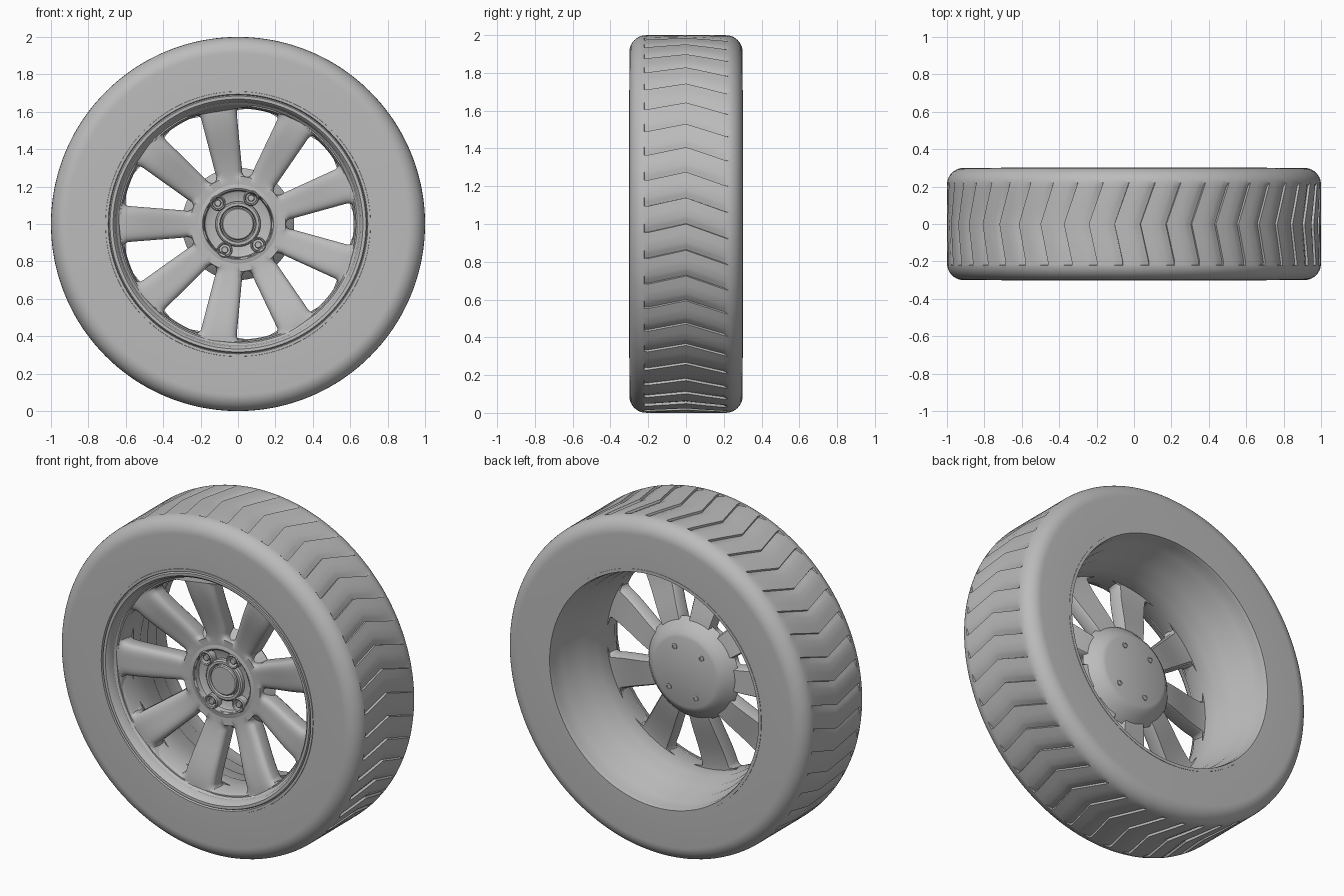
import bpy, bmesh
from math import cos, sin, pi, sqrt, radians

cube = bpy.data.objects.get("Cube")
if cube:
    bpy.data.objects.remove(cube)

grey = bpy.data.materials.new("grey")
grey.use_nodes = True
grey.diffuse_color = (0.5, 0.5, 0.5, 1)
grey.node_tree.nodes["Principled BSDF"].inputs["Base Color"].default_value = (0.5, 0.5, 0.5, 1)

SPOKES = 9
CHEVRONS = 45


def polar(r, a, y):
    """Point on the wheel: radius, angle round the axle, depth."""
    return (r * cos(a), y, 1 + r * sin(a))


def finish(name, bm, angle=35):
    bmesh.ops.recalc_face_normals(bm, faces=bm.faces)
    mesh = bpy.data.meshes.new(name)
    bm.to_mesh(mesh)
    bm.free()
    obj = bpy.data.objects.new(name, mesh)
    bpy.context.collection.objects.link(obj)
    mesh.materials.append(grey)
    bpy.ops.object.select_all(action="DESELECT")
    obj.select_set(True)
    bpy.context.view_layer.objects.active = obj
    bpy.ops.object.shade_smooth_by_angle(angle=radians(angle))
    return obj


def skin(bm, rings, wrap):
    """Join neighbouring rings of points with quads."""
    rows = [[bm.verts.new(p) for p in ring] for ring in rings]
    pairs = list(zip(rows, rows[1:])) + ([(rows[-1], rows[0])] if wrap else [])
    for a, b in pairs:
        for i in range(len(a)):
            j = (i + 1) % len(a)
            bm.faces.new((a[i], a[j], b[j], b[i]))
    return rows


def lathe(name, profile, closed=False, segments=128, centre=(0, 0), angle=35):
    """Spin (radius, depth) points round an axle; open profiles get end caps."""
    bm = bmesh.new()
    rings = []
    for r, y in profile:
        ring = [polar(r, 2 * pi * i / segments, y) for i in range(segments)]
        rings.append([(x + centre[0], d, z + centre[1]) for x, d, z in ring])
    rows = skin(bm, rings, closed)
    if not closed:
        bm.faces.new(rows[0])
        bm.faces.new(rows[-1])
    return finish(name, bm, angle)


# Tyre: rounded section whose tread rows follow a chevron with wedge-shaped cuts
def chevron(y):
    """Sideways shift of the tread pattern at depth y."""
    if y < -0.2:
        return -0.045
    return 0.225 * y if y < 0 else -0.36 * min(y, 0.23)


def tyre():
    corner = [(0.91 + 0.09 * sin(t), 0.21 + 0.09 * cos(t))
              for t in [pi / 2 * i / 10 for i in range(11)]]
    section = [(0.7, -0.3)] + [(r, -y) for r, y in corner]
    section += [(1, y) for y in (-0.2, -0.1, 0, 0.1, 0.2)]
    section += corner[::-1] + [(0.7, 0.3)]
    rows = [(r, y, 0) for r, y in section if abs(y) < 0.205 or abs(y) > 0.225]
    rows += [(0.999, s * y, cut) for s in (-1, 1) for y, cut in ((0.222, 0), (0.219, 1))]
    rows = sorted(rows[1:-1], key=lambda p: (p[1], p[0] if p[1] < 0 else -p[0]))
    rows = [(0.7, -0.3, 0)] + rows + [(0.7, 0.3, 0)]
    bm = bmesh.new()
    rings = []
    pitch = 2 * pi / CHEVRONS
    wedge = ((0, 0), (0.002, 0.013), (0.024, 0.006), (0.045, 0), (0.092, 0))
    for r, y, cut in rows:
        cut = 1 if abs(y) < 0.22 else 0
        fade = 1 if r > 0.99 else max(0, (r - 0.9) / 0.09)
        rings.append([polar(r - cut * d, k * pitch + a + fade * chevron(y), y)
                      for k in range(CHEVRONS) for a, d in wedge])
    skin(bm, rings, True)
    return finish("tyre", bm, 30)


tyre()

# Rim: front lip, barrel stepping outward to the back, hidden outer wall
lathe("rim", [(0.712, -0.29), (0.708, -0.303), (0.694, -0.303), (0.69, -0.29),
              (0.684, -0.301), (0.668, -0.3), (0.655, -0.285), (0.648, -0.25),
              (0.632, -0.235), (0.622, -0.215), (0.618, -0.13), (0.62, -0.04),
              (0.635, -0.01), (0.64, 0.06), (0.655, 0.08), (0.66, 0.17),
              (0.68, 0.2), (0.685, 0.275), (0.692, 0.302), (0.71, 0.302),
              (0.72, 0.2), (0.72, -0.2)], closed=True)


# Spokes: lofted bars that flare into the hub and rim around rounded windows
INNER, OUTER, FILLET = 0.255, 0.63, 0.04


def window(r):
    """Half width of the gap between two spokes."""
    if r <= INNER or r >= OUTER:
        return 0
    w = 0.03 + 0.27 * max(0, r - INNER - FILLET)
    if r < INNER + FILLET:
        w *= sqrt(1 - ((INNER + FILLET - r) / FILLET) ** 2)
    over = r - (OUTER - FILLET)
    if over > 0:
        w -= FILLET - sqrt(FILLET ** 2 - over ** 2)
    return w


def spoke_front(r):
    t = (r - 0.2) / 0.44
    return -0.15 - 0.09 * (t * t * (3 - 2 * t))


def spokes():
    bm = bmesh.new()
    n = 21
    steps = [i / 8 for i in range(9)]
    stations = [0.19, 0.22] + [INNER + FILLET * t * t for t in steps]
    stations += [0.32 + 0.27 * t for t in steps]
    stations += [OUTER - FILLET * (1 - t) ** 2 - 0.0005 for t in steps[1:]]
    stations += [OUTER, 0.645]
    for k in range(SPOKES):
        middle = 2 * pi * (k + 0.5) / SPOKES
        rings = []
        for r in stations:
            gap = window(r)
            half = pi / SPOKES - gap / r
            drop = min(0.035, gap * 1.2)
            front, back = spoke_front(r), spoke_front(r) + 0.105
            ring = []
            for i in range(n):
                s = -cos(pi * i / (n - 1))
                y = front + drop * (1 - sqrt(max(0, 1 - s ** 4)))
                ring.append(polar(r, middle + s * half, y))
            ring += [polar(r, middle + half, back - 0.012), polar(r, middle + 0.9 * half, back),
                     polar(r, middle - 0.9 * half, back), polar(r, middle - half, back - 0.012)]
            rings.append(ring)
        rows = skin(bm, rings, False)
        bm.faces.new(rows[0])
        bm.faces.new(rows[-1])
    return finish("spokes", bm, 40)


spokes()

# Hub: dished front, cone to the flat mounting face at the back
lathe("hub", [(0.1, -0.11), (0.165, -0.112), (0.176, -0.12), (0.18, -0.145), (0.19, -0.153),
              (0.215, -0.15), (0.25, -0.13), (0.3, -0.075), (0.285, -0.055),
              (0.25, -0.02), (0.225, 0.0), (0.205, 0.008)])
lathe("centre_ring", [(0.122, -0.105), (0.12, -0.13), (0.112, -0.137), (0.098, -0.137),
                      (0.092, -0.12), (0.092, -0.105)], closed=True, segments=64)
lathe("centre_cap", [(0.086, -0.1), (0.086, -0.135), (0.08, -0.141)], segments=64)

# Wheel bolts: sleeve and bolt at the front, small stud ends at the back
for number, degrees in enumerate((63, 134, 243, 314)):
    a = radians(degrees)
    spot = (0.155 * cos(a), 0.155 * sin(a))
    lathe(f"bolt_sleeve_{number}", [(0.042, -0.09), (0.042, -0.152), (0.037, -0.158),
                                    (0.031, -0.155), (0.029, -0.12), (0.029, -0.09)],
          closed=True, segments=32, centre=spot)
    lathe(f"bolt_{number}", [(0.019, -0.09), (0.019, -0.146), (0.015, -0.151)],
          segments=24, centre=spot)
    lathe(f"stud_end_{number}", [(0.017, 0), (0.017, 0.013), (0.011, 0.014), (0.01, 0.009)],
          segments=24, centre=spot)
